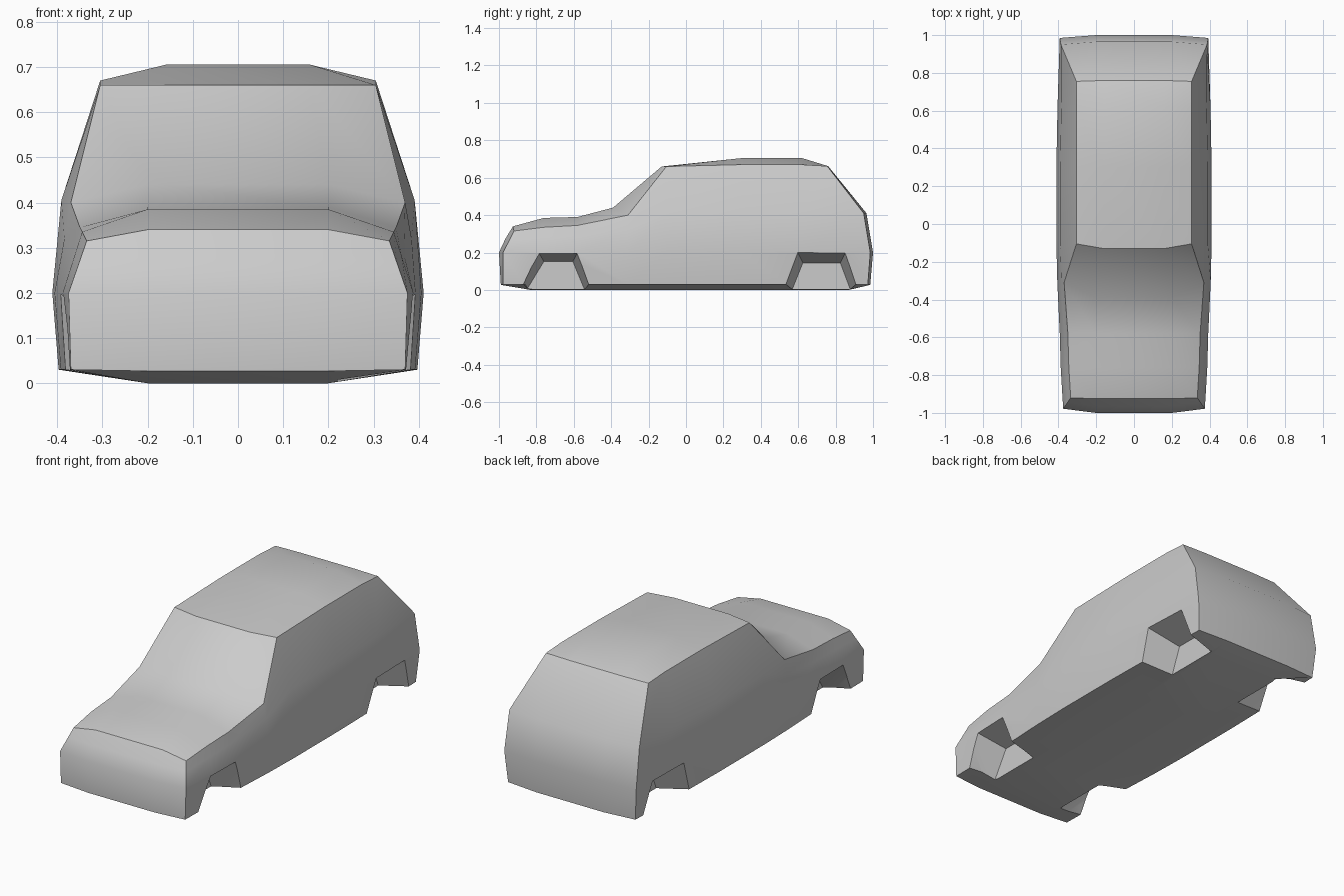
import bpy, bmesh
from mathutils import Vector as V

if "Cube" in bpy.data.objects:
    bpy.data.objects.remove(bpy.data.objects["Cube"])

# Cross-section stations, front to back:
# edge (x, y, z), crown (x, y, z), widest side point (x, y)
STATIONS = [
    ((.335, -.92, .315), (.20, -.925, .34), (.375, -.978)),
    ((.345, -.76, .335), (.20, -.76, .385), (.388, -.76)),
    ((.35, -.58, .345), (.20, -.58, .39), (.393, -.58)),
    ((.37, -.31, .40), (.20, -.39, .44), (.406, -.31)),
    ((.305, -.105, .66), (.16, -.13, .66), (.411, -.10)),
    ((.305, .30, .67), (.16, .30, .705), (.411, .30)),
    ((.305, .62, .67), (.16, .62, .705), (.405, .62)),
    ((.305, .755, .662), (.16, .76, .662), (.393, .985)),
]


def half_section(i):
    edge, crown, (mx, my) = STATIONS[i]
    edge, mid = V(edge), V((mx, my, .2))
    last = len(STATIONS) - 1
    belt = mid.lerp(edge, .6) if i < 4 else V((mx - .02, my, .405))
    bottom = V((mx - .014, my, .03))
    floor = V((.2, my, 0))
    if i == last:
        belt = V((.387, .95, .41))
        bottom.y = .972
        floor = V((.2, .985, .027))
    elif i == 0:
        bottom.x, floor = .37, V((.2, -.99, .027))
    elif i == 1:
        floor.y = -.83
    elif i == last - 1:
        floor.y = .87
    return [floor, bottom, mid, belt, edge, V(crown)]


def mirror(p):
    return V((-p.x, p.y, p.z))


def make_object(name, bm):
    bmesh.ops.recalc_face_normals(bm, faces=bm.faces)
    me = bpy.data.meshes.new(name)
    bm.to_mesh(me)
    bm.free()
    ob = bpy.data.objects.new(name, me)
    bpy.context.collection.objects.link(ob)
    return ob


# Body shell lofted through the stations
bm = bmesh.new()
rings = []
for i in range(len(STATIONS)):
    half = half_section(i)
    rings.append([bm.verts.new(p) for p in half + [mirror(p) for p in reversed(half)]])
for a, b in zip(rings, rings[1:]):
    for k in range(12):
        n = (k + 1) % 12
        bm.faces.new((a[k], a[n], b[n], b[k]))

# Bowed nose and tail panels
for ring, inner in ((rings[0], ((-1.0, .2), (-.965, .275))),
                    (rings[-1], ((1.0, .2), (.965, .41)))):
    r = [bm.verts.new((.2, y, z)) for y, z in inner]
    l = [bm.verts.new((-.2, y, z)) for y, z in inner]
    right = [ring[0], r[0], r[1], ring[5]]
    left = [ring[11], l[0], l[1], ring[6]]
    for k in range(3):
        bm.faces.new((right[k], right[k + 1], left[k + 1], left[k]))
    for inn, out in ((right, ring[1:5]), (left, ring[10:6:-1])):
        bm.faces.new((inn[0], out[0], out[1], inn[1]))
        bm.faces.new((inn[1], out[1], out[2], inn[2]))
        bm.faces.new((inn[2], out[2], out[3], inn[3]))
body = make_object("car_body", bm)


def arch_cutter(name, outer, inner, side):
    """Tapered wheel-arch block; outer/inner = (y0, y1 at bottom, y0, y1 at top, top z)."""
    def trapezoid(spec, low):
        b0, b1, t0, t1, zt = spec
        f = (low + .06) / (zt - low)
        return [V((0, b0 + (b0 - t0) * f, -.06)), V((0, b1 + (b1 - t1) * f, -.06)),
                V((0, t1, zt)), V((0, t0, zt))]
    bm = bmesh.new()
    for o, n in zip(trapezoid(outer, .03), trapezoid(inner, .02)):
        o.x, n.x = .39, .22
        far = n + (o - n) * 1.4
        for p in (n, far):
            bm.verts.new((p.x * side, p.y, p.z))
    bmesh.ops.convex_hull(bm, input=bm.verts)
    ob = make_object(name, bm)
    ob.hide_render = True
    return ob


# Wheel arches cut on both sides
ARCHES = {
    "front": ((-.87, -.52, -.785, -.583, .195), (-.84, -.55, -.76, -.605, .152)),
    "rear": ((.535, .91, .60, .85, .195), (.575, .872, .625, .825, .145)),
}
bpy.context.view_layer.objects.active = body
body.select_set(True)
for place, (outer, inner) in ARCHES.items():
    for side in (-1, 1):
        cutter = arch_cutter(place + "_arch_cutter", outer, inner, side)
        mod = body.modifiers.new("arch", 'BOOLEAN')
        mod.operation, mod.solver, mod.object = 'DIFFERENCE', 'EXACT', cutter
        bpy.ops.object.modifier_apply(modifier=mod.name)
        bpy.data.objects.remove(cutter)

bpy.ops.object.shade_smooth_by_angle(angle=0.55)
